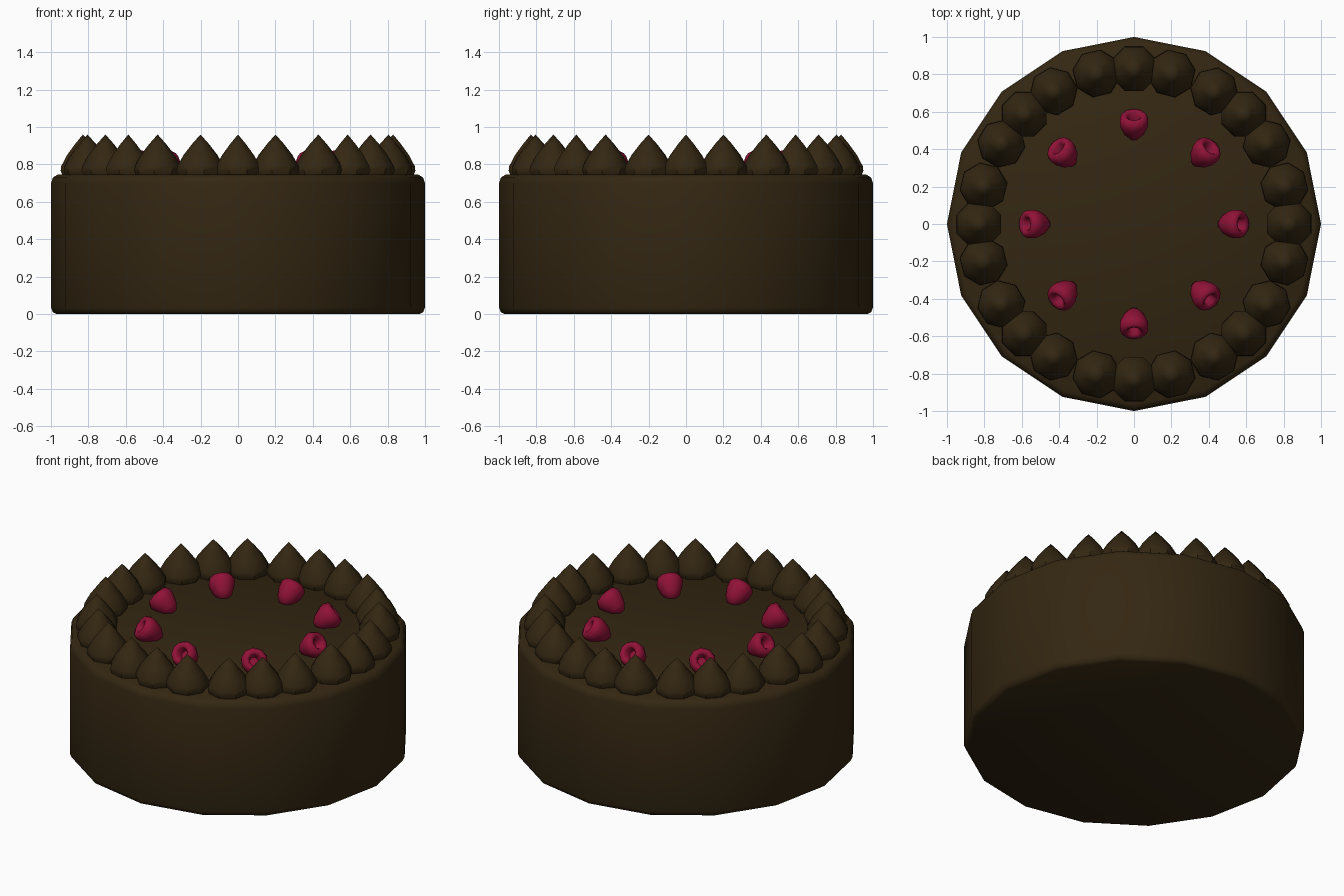
import bpy, bmesh, math
from mathutils import Matrix

if "Cube" in bpy.data.objects:
    bpy.data.objects.remove(bpy.data.objects["Cube"])


def material(name, rgb):
    m = bpy.data.materials.new(name)
    m.diffuse_color = (*rgb, 1)
    m.use_nodes = True
    m.node_tree.nodes["Principled BSDF"].inputs["Base Color"].default_value = m.diffuse_color
    return m


chocolate = material("dark_chocolate", (0.034, 0.020, 0.006))
raspberry = material("raspberry_red", (0.28, 0.006, 0.038))


def lathe(name, profile, sides, mat, offset=0.0, matrix=Matrix(), angle=40):
    """Revolve (radius, height) points about z; radius 0 makes a single pole."""
    bm = bmesh.new()
    rings = []
    for r, z in profile:
        if r == 0:
            rings.append([bm.verts.new((0, 0, z))])
        else:
            rings.append([bm.verts.new((r * math.cos(offset + 2 * math.pi * i / sides),
                                        r * math.sin(offset + 2 * math.pi * i / sides), z))
                          for i in range(sides)])
    for a, b in zip(rings, rings[1:]):
        for i in range(sides):
            j = (i + 1) % sides
            if len(a) == 1:
                bm.faces.new((a[0], b[j], b[i]))
            elif len(b) == 1:
                bm.faces.new((a[i], a[j], b[0]))
            else:
                bm.faces.new((a[i], a[j], b[j], b[i]))
    bmesh.ops.recalc_face_normals(bm, faces=bm.faces[:])
    me = bpy.data.meshes.new(name)
    bm.to_mesh(me)
    bm.free()
    me.materials.append(mat)
    ob = bpy.data.objects.new(name, me)
    ob.matrix_world = matrix
    bpy.context.collection.objects.link(ob)
    bpy.ops.object.select_all(action='DESELECT')
    ob.select_set(True)
    bpy.context.view_layer.objects.active = ob
    bpy.ops.object.shade_smooth_by_angle(angle=math.radians(angle))
    return ob


# Cake body: 16 sides with rounded top and bottom edges
lathe("cake_body", [(0, 0), (0.97, 0), (0.99, 0.01), (1, 0.035), (1, 0.70),
                    (0.99, 0.73), (0.965, 0.745), (0, 0.745)], 16, chocolate, angle=50)

# Ring of piped cream dollops, uneven spacing repeated every quarter
dollop = [(0, 0.735), (0.115, 0.735), (0.129, 0.765), (0.126, 0.79),
          (0.092, 0.85), (0.045, 0.91), (0, 0.96)]
for quarter in range(4):
    for k, deg in enumerate((0, 14, 31.2, 45, 58.8, 76)):
        place = (Matrix.Rotation(math.radians(deg + 90 * quarter), 4, 'Z')
                 @ Matrix.Translation((0.829, 0, 0)))
        lathe(f"cream_dollop_{quarter * 6 + k + 1}", dollop, 8, chocolate,
              math.pi / 8, place)

# Raspberries: hollow end tilted outward and up, tip pointing to the centre
berry = [(0, 0), (0.028, 0.004), (0.055, 0.035), (0.076, 0.085), (0.08, 0.115),
         (0.068, 0.143), (0.048, 0.148), (0.034, 0.135), (0.026, 0.09), (0, 0.085)]
for k in range(8):
    place = (Matrix.Rotation(k * math.pi / 4, 4, 'Z')
             @ Matrix.Translation((0.46, 0, 0.742))
             @ Matrix.Rotation(math.radians(55), 4, 'Y'))
    lathe(f"raspberry_{k + 1}", berry, 10, raspberry, 0, place, 60)
